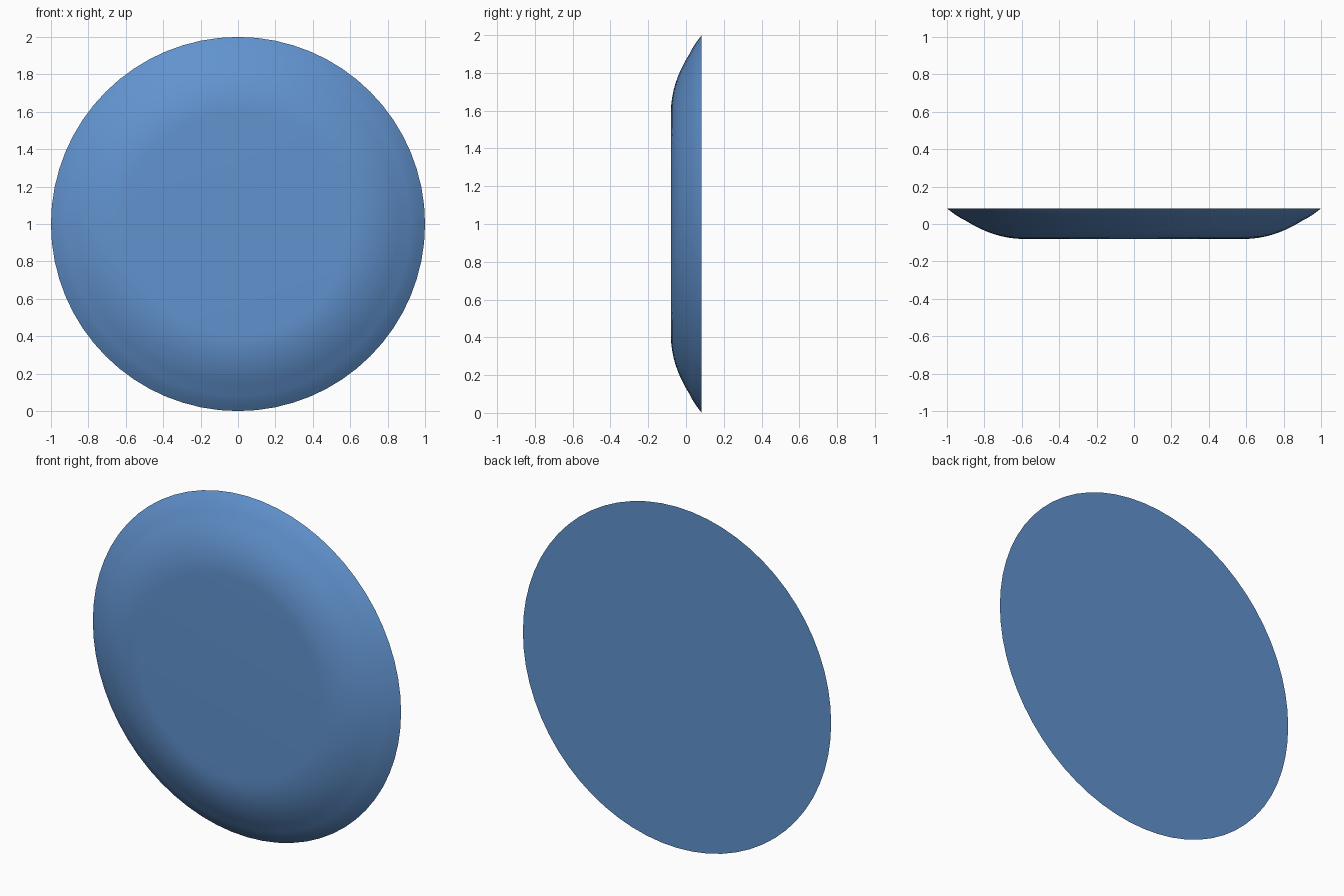
import bpy, bmesh, math
from mathutils import Vector

if "Cube" in bpy.data.objects:
    bpy.data.objects.remove(bpy.data.objects["Cube"])

SEGMENTS = 64

# Dish half-profile as (radius, depth along y): flat face, curved shoulder, flared rim
profile = [(0.59, -0.08)]
for i in range(1, 9):                       # shoulder, tangent to the face
    t = i / 8
    profile.append((0.59 + 0.31 * t, -0.08 + 0.098 * t ** 2))
profile += [(0.92, 0.028), (0.94, 0.040), (0.96, 0.053), (0.98, 0.068), (1.0, 0.083)]

bm = bmesh.new()
rings = []
for r, y in profile:
    ring = []
    for s in range(SEGMENTS):
        a = 2 * math.pi * s / SEGMENTS
        ring.append(bm.verts.new(Vector((r * math.cos(a), y, 1 + r * math.sin(a)))))
    rings.append(ring)

# Curved wall
for a, b in zip(rings, rings[1:]):
    for s in range(SEGMENTS):
        n = (s + 1) % SEGMENTS
        bm.faces.new((a[s], a[n], b[n], b[s]))

# Flat front face and flat back
bm.faces.new(rings[0])
bm.faces.new(rings[-1])
bmesh.ops.recalc_face_normals(bm, faces=bm.faces)

mesh = bpy.data.meshes.new("dish")
bm.to_mesh(mesh)
bm.free()
dish = bpy.data.objects.new("dish", mesh)
bpy.context.collection.objects.link(dish)

# Blue finish
blue = bpy.data.materials.new("blue")
blue.diffuse_color = (0.12, 0.29, 0.62, 1)
blue.use_nodes = True
blue.node_tree.nodes["Principled BSDF"].inputs["Base Color"].default_value = blue.diffuse_color
mesh.materials.append(blue)

# Smooth shading with a sharp back edge
bpy.context.view_layer.objects.active = dish
dish.select_set(True)
bpy.ops.object.shade_smooth_by_angle(angle=math.radians(30))
